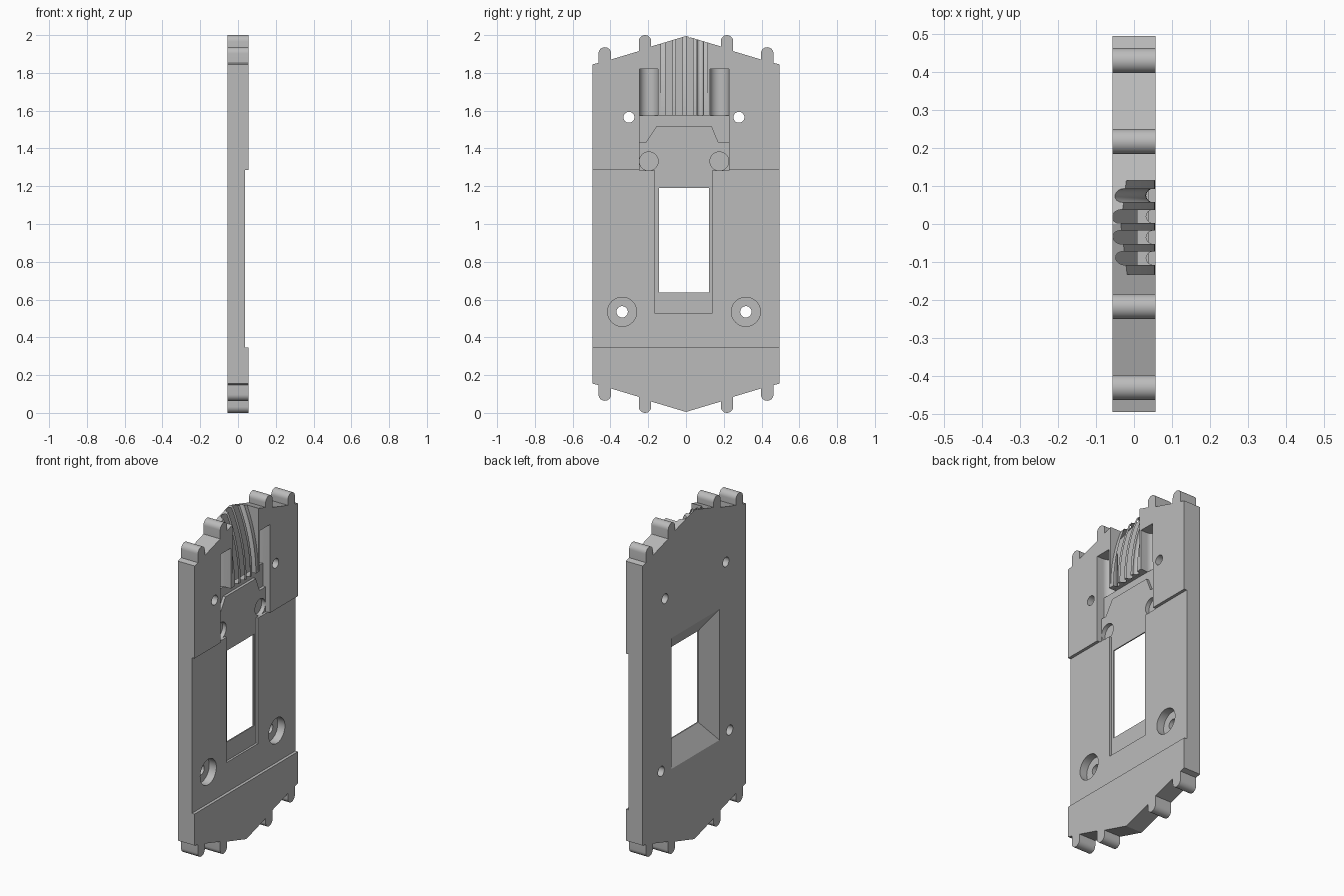
import bpy
import bmesh
from math import sin, cos, pi, asin

if "Cube" in bpy.data.objects:
    bpy.data.objects.remove(bpy.data.objects["Cube"], do_unlink=True)

grey = bpy.data.materials.new("plain grey")
grey.use_nodes = True
grey.diffuse_color = (0.5, 0.5, 0.5, 1)
grey.node_tree.nodes["Principled BSDF"].inputs["Base Color"].default_value = (0.5, 0.5, 0.5, 1)

HALF = 0.056      # half thickness of the plate
FAR = 0.1         # cutters reach beyond the face


def loft(name, rings):
    """Closed solid through a list of equal-length point rings."""
    bm = bmesh.new()
    vs = [[bm.verts.new(p) for p in ring] for ring in rings]
    n = len(rings[0])
    for a, b in zip(vs, vs[1:]):
        for i in range(n):
            j = (i + 1) % n
            bm.faces.new((a[i], a[j], b[j], b[i]))
    bm.faces.new(vs[0])
    bm.faces.new(vs[-1])
    bmesh.ops.recalc_face_normals(bm, faces=bm.faces)
    mesh = bpy.data.meshes.new(name)
    bm.to_mesh(mesh)
    bm.free()
    mesh.materials.append(grey)
    ob = bpy.data.objects.new(name, mesh)
    bpy.context.collection.objects.link(ob)
    return ob


def slab(name, outline, x0, x1):
    """Extrude a (y, z) outline along x."""
    return loft(name, [[(x, y, z) for y, z in outline] for x in (x0, x1)])


def rect(y0, y1, z0, z1):
    return [(y0, z0), (y1, z0), (y1, z1), (y0, z1)]


def disc(y, z, r, n=40):
    return [(y + r * cos(2 * pi * i / n), z + r * sin(2 * pi * i / n)) for i in range(n)]


# Plate outline: one upper quarter, mirrored sideways and top to bottom
def knob(y, top, z_in, z_out, r=0.033):
    arc = [(y + r * cos(pi - pi * i / 14), top - r + r * sin(pi * i / 14)) for i in range(15)]
    return [(y - r, z_in)] + arc + [(y + r, z_out)]


quarter = [(0, 1.995)] + knob(0.217, 2.0, 1.94, 1.915) + knob(0.43, 1.936, 1.871, 1.853) + [(0.495, 1.845)]
upper = [(-y, z) for y, z in quarter[:0:-1]] + quarter
lower = [(y, 2 - z) for y, z in reversed(upper)]
plate = slab("plate", upper + lower, -HALF, HALF)

cutters = []

# Wide shallow step across the middle
cutters.append(slab("step_cutter", rect(-0.6, 0.6, 0.345, 1.286), 0.038, FAR))

# Recess around the window, widening at its upper end
cutters.append(slab("recess_cutter", [
    (-0.163, 0.525), (0.137, 0.525), (0.137, 1.284), (0.228, 1.284),
    (0.228, 1.575), (-0.247, 1.575), (-0.247, 1.284), (-0.163, 1.284)], 0.025, FAR))

# Deeper pocket above the stepped tab
cutters.append(slab("pocket_cutter", [
    (-0.2465, 1.435), (-0.21, 1.435), (-0.155, 1.52), (0.135, 1.52), (0.17, 1.435),
    (0.2275, 1.435), (0.2275, 1.5745), (-0.2465, 1.5745)], 0.008, FAR))

# Window flaring open towards the back
funnel = [(-0.07, 0.135), (0.018, 0), (FAR, 0)]
cutters.append(loft("window_cutter", [
    [(x, y, z) for y, z in rect(-0.143 - g * 0.85, 0.123 + g * 0.85, 0.637 - g * 1.1, 1.19 + g)]
    for x, g in funnel]))

# Round upright slots, and round sockets under them
for y in (-0.197, 0.1765):
    r = 0.05
    section = [(FAR, y - r)] + [
        (0.015 - r * sin(pi * i / 20), y - r * cos(pi * i / 20)) for i in range(21)] + [(FAR, y + r)]
    cutters.append(loft("slot_cutter", [[(px, py, z) for px, py in section] for z in (1.574, 1.82)]))
    cutters.append(slab("socket_cutter", disc(y, 1.332, 0.0495), 0.0, FAR))

# Screw holes: plain above, counterbored below
for y in (-0.302, 0.28):
    cutters.append(slab("hole_cutter", disc(y, 1.565, 0.029), -FAR, FAR))
for y in (-0.338, 0.317):
    cutters.append(slab("screw_cutter", disc(y, 0.535, 0.03), -FAR, FAR))
    cutters.append(slab("counterbore_cutter", disc(y, 0.535, 0.077), -0.01, FAR))

# Bulging ramp at the top
R, CX, CZ = 1.026, 0.055 - 1.026, 1.575
STEPS = 24
angles = [asin(-0.012 / R) + (asin(0.46 / R) - asin(-0.012 / R)) * i / STEPS for i in range(STEPS + 1)]
ramp = [(CX + R * cos(a), CZ + R * sin(a)) for a in angles]
ramp += [(FAR, ramp[-1][1]), (FAR, ramp[0][1])]
cutters.append(loft("ramp_cutter", [[(x, y, z) for x, z in ramp] for y in (-0.133, 0.115)]))

# Rounded grooves following the ramp
for y in (0.075, 0.02, -0.035, -0.09):
    rings = []
    for a in angles:
        ring = []
        for dy, dr in disc(0, -0.003, 0.02, 16):
            ring.append((CX + (R + dr) * cos(a), y + dy * 0.9, CZ + (R + dr) * sin(a)))
        rings.append(ring)
    cutters.append(loft("groove_cutter", rings))

# Carve everything out of the plate
bpy.context.view_layer.objects.active = plate
plate.select_set(True)
for c in cutters:
    c.hide_render = True
    mod = plate.modifiers.new(c.name, 'BOOLEAN')
    mod.operation = 'DIFFERENCE'
    mod.solver = 'EXACT'
    mod.object = c
    bpy.ops.object.modifier_apply(modifier=mod.name)
for c in cutters:
    bpy.data.objects.remove(c, do_unlink=True)

bpy.ops.object.shade_smooth_by_angle(angle=0.5)
